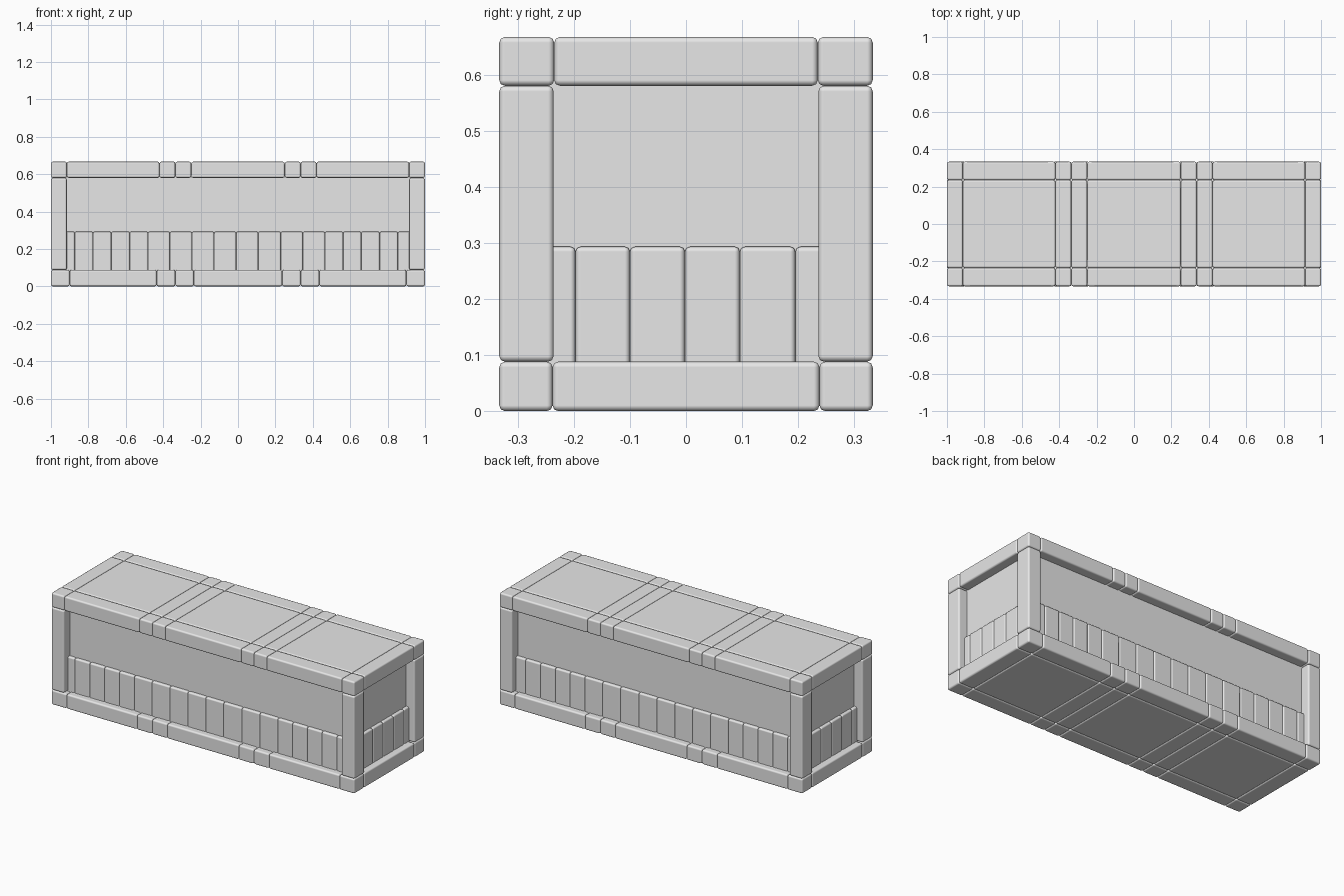
import bpy
import bmesh
from mathutils import Matrix, Vector

if "Cube" in bpy.data.objects:
    bpy.data.objects.remove(bpy.data.objects["Cube"], do_unlink=True)

grey = bpy.data.materials.new("light_grey")
grey.use_nodes = True
grey.diffuse_color = (0.8, 0.8, 0.8, 1)
grey.node_tree.nodes["Principled BSDF"].inputs["Base Color"].default_value = (0.8, 0.8, 0.8, 1)

HX, HY, H = 1.0, 0.333, 0.667      # outer half length, half depth, height
POST_X, POST_Y = 0.915, 0.236      # inner faces of the corner posts
LOW, HIGH = 0.088, 0.58            # top of the base, underside of the lid
PLANK_TOP = 0.293
WALL, PLANK = 0.056, 0.038         # recess of the wall and of the planks


def blocks(name, boxes, bevel=0.0):
    """One object holding a block for each (min corner, max corner) pair."""
    bm = bmesh.new()
    for lo, hi in boxes:
        lo, hi = Vector(lo), Vector(hi)
        size = Matrix.Diagonal((hi - lo).to_4d())
        bmesh.ops.create_cube(bm, size=1, matrix=Matrix.Translation((lo + hi) / 2) @ size)
    mesh = bpy.data.meshes.new(name)
    bm.to_mesh(mesh)
    bm.free()
    mesh.materials.append(grey)
    obj = bpy.data.objects.new(name, mesh)
    bpy.context.collection.objects.link(obj)
    if bevel:
        mesh.polygons.foreach_set("use_smooth", [True] * len(mesh.polygons))
        mod = obj.modifiers.new("soft_edges", 'BEVEL')
        mod.width = bevel
        mod.segments = 2
        mod.harden_normals = True
    return obj


def spans(cuts):
    return list(zip(cuts, cuts[1:]))


def slab(name, half_cuts, y_cut, z0, z1):
    """Layer of blocks split into cross beams, edge rails and panels."""
    xs = [-c for c in half_cuts] + half_cuts[::-1]
    ys = [-HY, -y_cut, y_cut, HY]
    blocks(name, [((x0, y0, z0), (x1, y1, z1))
                  for x0, x1 in spans(xs) for y0, y1 in spans(ys)], 0.01)


# Base and lid
slab("base_blocks", [HX, 0.90, 0.435, 0.335, 0.236], 0.238, 0, LOW)
slab("lid_blocks", [HX, POST_X, 0.42, 0.335, 0.25], 0.235, HIGH, H)

# Recessed walls
blocks("inner_walls", [((WALL - HX, WALL - HY, 0.04), (HX - WALL, HY - WALL, 0.62))])

# Corner posts
blocks("corner_posts", [
    ((min(sx * POST_X, sx * HX), min(sy * POST_Y, sy * HY), LOW),
     (max(sx * POST_X, sx * HX), max(sy * POST_Y, sy * HY), HIGH))
    for sx in (-1, 1) for sy in (-1, 1)], 0.01)

# Plank skirting along the long sides
long_cuts = [-0.93, -0.873, -0.775, -0.677, -0.579, -0.481, -0.364, -0.246, -0.128,
             -0.01, 0.108, 0.229, 0.347, 0.465, 0.562, 0.659, 0.757, 0.855, 0.93]
for name, y0, y1 in (("front_planks", PLANK - HY, 0.1 - HY), ("back_planks", HY - 0.1, HY - PLANK)):
    blocks(name, [((a, y0, LOW - 0.02), (b, y1, PLANK_TOP)) for a, b in spans(long_cuts)], 0.009)

# Plank skirting across the ends
end_cuts = [-0.275, -0.197, -0.1, -0.002, 0.096, 0.195, 0.275]
for name, x0, x1 in (("right_planks", PLANK - HX, 0.1 - HX), ("left_planks", HX - 0.1, HX - PLANK)):
    blocks(name, [((x0, a, LOW - 0.02), (x1, b, PLANK_TOP)) for a, b in spans(end_cuts)], 0.009)
